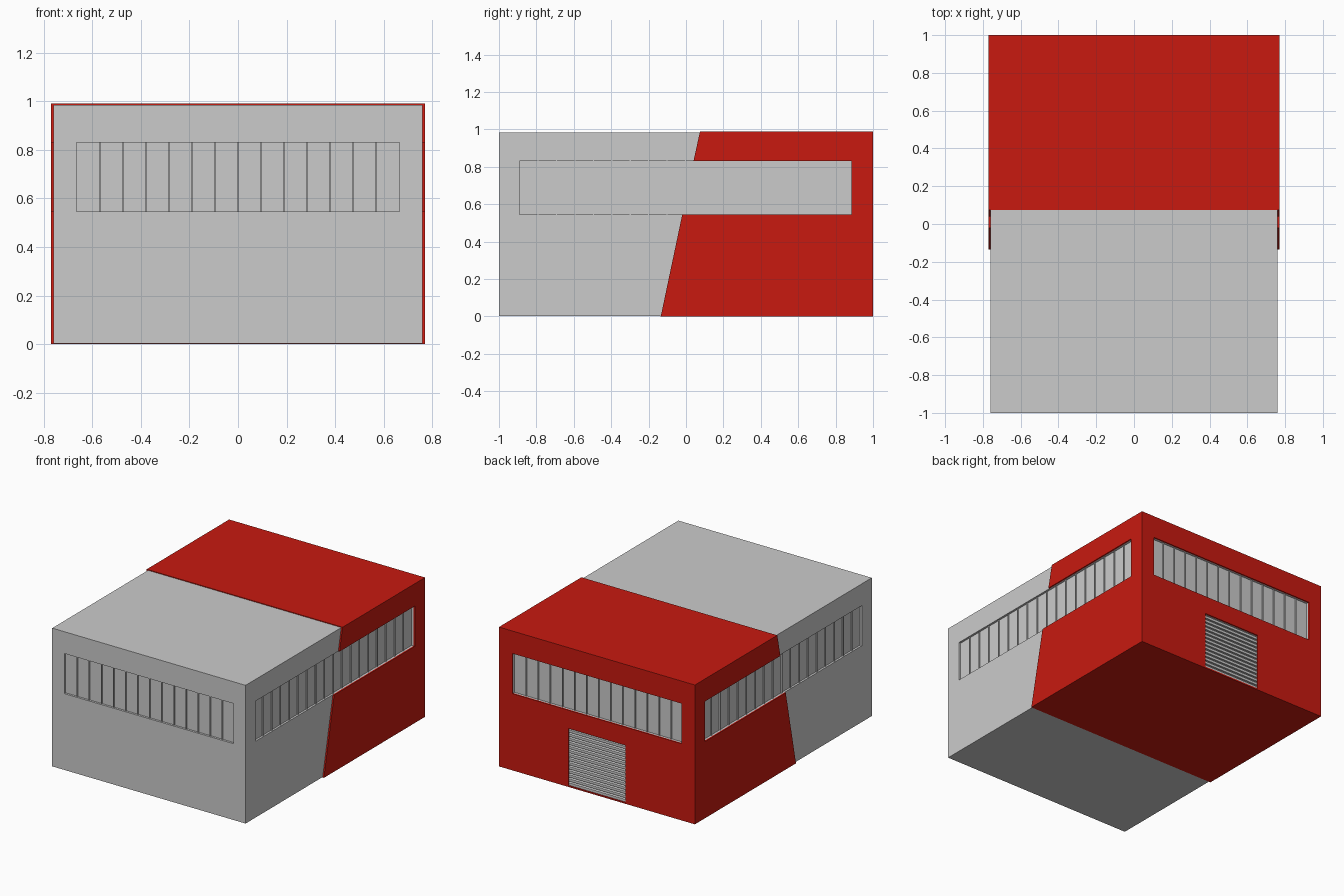
import bpy, bmesh
from mathutils import Vector

if "Cube" in bpy.data.objects:
    bpy.data.objects.remove(bpy.data.objects["Cube"])

RED = bpy.data.materials.new("red_paint")
RED.diffuse_color = (0.58, 0.01, 0.005, 1)
RED.use_nodes = True
RED.node_tree.nodes["Principled BSDF"].inputs["Base Color"].default_value = RED.diffuse_color

WX, WY0, WY1 = 0.665, -0.89, 0.885      # window extents across and along
WZ0, WZ1 = 0.545, 0.83                  # window sill and head
BX, BY0, BY1 = 0.76, -1.0, 0.99         # grey body faces
DEPTH = 0.015                           # window recess


def finish(name, bm, mat=None):
    bmesh.ops.recalc_face_normals(bm, faces=bm.faces[:])
    me = bpy.data.meshes.new(name)
    bm.to_mesh(me)
    bm.free()
    ob = bpy.data.objects.new(name, me)
    bpy.context.collection.objects.link(ob)
    if mat:
        me.materials.append(mat)
    return ob


def add_box(bm, x0, x1, y0, y1, z0, z1):
    vs = bmesh.ops.create_cube(bm, size=1)["verts"]
    for v in vs:
        v.co = Vector((x1 if v.co.x > 0 else x0,
                       y1 if v.co.y > 0 else y0,
                       z1 if v.co.z > 0 else z0))


def boxes(name, dims, mat=None):
    bm = bmesh.new()
    for d in dims:
        add_box(bm, *d)
    return finish(name, bm, mat)


def extrude_yz(name, profile, x0, x1, mat=None):
    bm = bmesh.new()
    f = bm.faces.new([bm.verts.new((x0, y, z)) for y, z in profile])
    r = bmesh.ops.extrude_face_region(bm, geom=[f])
    for v in r["geom"]:
        if isinstance(v, bmesh.types.BMVert):
            v.co.x = x1
    return finish(name, bm, mat)


def cut(ob, dims):
    cutter = boxes("cutter", dims)
    cutter.hide_render = True
    m = ob.modifiers.new("cut", "BOOLEAN")
    m.operation, m.solver, m.object = "DIFFERENCE", "EXACT", cutter
    bpy.context.view_layer.objects.active = ob
    bpy.ops.object.modifier_apply(modifier=m.name)
    bpy.data.objects.remove(cutter)


# Grey body with a recessed window band on every wall and a door recess
body = boxes("building_body", [(-BX, BX, BY0, BY1, 0.003, 0.985)])
recesses = [(-WX, WX, BY0 - 0.1, BY0 + DEPTH, WZ0, WZ1),
            (-WX, WX, BY1 - DEPTH, BY1 + 0.1, WZ0, WZ1),
            (-0.225, 0.225, BY1 - DEPTH, BY1 + 0.1, 0.01, 0.415)]
for s in (-1, 1):
    a, b = sorted((s * (BX - DEPTH), s * (BX + 0.1)))
    recesses.append((a, b, WY0, WY1, WZ0, WZ1))
cut(body, recesses)

# Thin upright bars between the panes
front, side = [], []
for k in range(1, 14):
    x = -WX + 2 * WX * k / 14
    for y in (BY0 + DEPTH, BY1 - DEPTH):
        front.append((x - .003, x + .003, y - .008, y + .008, WZ0, WZ1))
for k in range(1, 18):
    y = WY0 + (WY1 - WY0) * k / 18
    for x in (-BX + DEPTH, BX - DEPTH):
        side.append((x - .008, x + .008, y - .003, y + .003, WZ0, WZ1))
boxes("end_window_bars", front)
boxes("side_window_bars", side)

# Red side panels with a slanted front edge, notched around the windows
panel = [(-.135, 0), (1, 0), (1, .99), (.075, .99), (.04, WZ1),
         (WY1, WZ1), (WY1, WZ0), (-.02, WZ0)]
extrude_yz("red_panel_right", panel, BX, BX + .01, RED)
extrude_yz("red_panel_left", panel, -BX - .01, -BX, RED)

# Red roof, floor and back panels
boxes("red_roof", [(-BX, BX, .075, 1, .985, .99)], RED)
boxes("red_floor", [(-BX, BX, -.135, 1, 0, .003)], RED)
back = boxes("red_back_panel", [(-BX, BX, BY1, 1, .003, .985)], RED)
cut(back, [(-WX, WX, .9, 1.1, WZ0, WZ1), (-.225, .225, .9, 1.1, .01, .415)])

# Roller door made of sloping slats
n, z0, h = 14, 0.01, 0.405 / 14
door = [(BY1 - DEPTH - .005, z0)]
for k in range(n):
    z = z0 + k * h
    door += [(.994, z), (.994, z + h * .6), (.982, z + h * .75), (.982, z + h)]
door.append((BY1 - DEPTH - .005, z0 + n * h))
extrude_yz("roller_door", door, -.225, .225)
